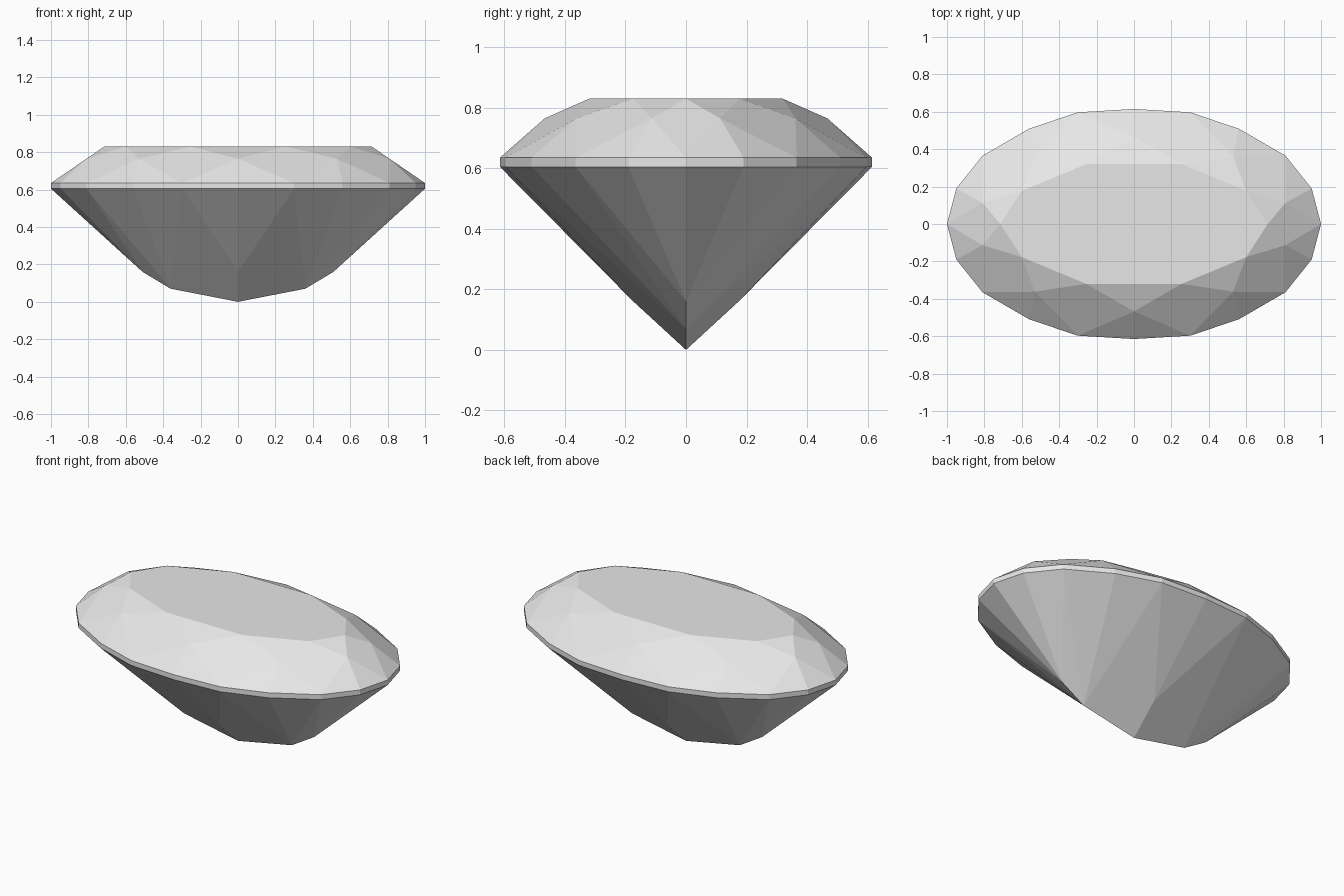
import bpy
import bmesh

cube = bpy.data.objects.get("Cube")
if cube:
    bpy.data.objects.remove(cube, do_unlink=True)

stone = bpy.data.materials.new("pale grey stone")
stone.use_nodes = True
colour = (0.8, 0.8, 0.8, 1)
stone.diffuse_color = colour
stone.node_tree.nodes["Principled BSDF"].inputs["Base Color"].default_value = colour


def ring(bm, quarter, z):
    """Mirror a quarter outline in x and y into a closed ring of vertices."""
    upper = quarter + [(-x, y) for x, y in reversed(quarter) if x > 0]
    lower = [(x, -y) for x, y in reversed(upper) if y > 0]
    return [bm.verts.new((x, y, z)) for x, y in upper + lower]


bm = bmesh.new()

# Outlines: girdle of twenty points, table of ten, star points between them
oval = [(1, 0), (0.95, 0.19), (0.81, 0.365), (0.56, 0.51), (0.3, 0.597), (0, 0.615)]
low = ring(bm, oval, 0.605)
high = ring(bm, oval, 0.635)
table = ring(bm, [(0.715, 0), (0.6, 0.177), (0.255, 0.32)], 0.83)
star = ring(bm, [(0.81, 0.113), (0.53, 0.362), (0, 0.467)], 0.765)

# Girdle band
for i in range(20):
    j = (i + 1) % 20
    bm.faces.new((low[i], low[j], high[j], high[i]))

# Crown: table, star facets, kites and upper girdle facets
bm.faces.new(table)
for i in range(10):
    j = (i + 1) % 10
    a, b, c = high[2 * i], high[2 * i + 1], high[2 * j]
    bm.faces.new((table[i], star[i], table[j]))
    bm.faces.new((table[i], star[i - 1], a, star[i]))
    bm.faces.new((star[i], a, b))
    bm.faces.new((star[i], b, c))

# Pavilion: lower girdle facets meet on the keel and at one point per long side
culet = bm.verts.new((0, 0, 0))
keel = {(s, x): bm.verts.new((s * x, 0, z))
        for s in (1, -1) for x, z in ((0.36, 0.07), (0.51, 0.16))}
side = {s: bm.verts.new((0, s * 0.174, 0.16)) for s in (1, -1)}
for sx in (1, -1):
    inner, outer = keel[sx, 0.36], keel[sx, 0.51]
    for sy in (1, -1):
        # Girdle points of this quarter, from the tip to the middle
        g = [low[(i if sx > 0 else 10 - i) * sy % 20] for i in range(6)]
        for apex, k in ((outer, 0), (outer, 1), (inner, 2), (inner, 3), (side[sy], 4)):
            bm.faces.new((apex, g[k], g[k + 1]))
        bm.faces.new((outer, inner, g[2]))
        bm.faces.new((inner, culet, side[sy], g[4]))

bmesh.ops.recalc_face_normals(bm, faces=bm.faces)
mesh = bpy.data.meshes.new("oval_gemstone")
bm.to_mesh(mesh)
bm.free()
mesh.materials.append(stone)
gem = bpy.data.objects.new("oval_gemstone", mesh)
bpy.context.scene.collection.objects.link(gem)
